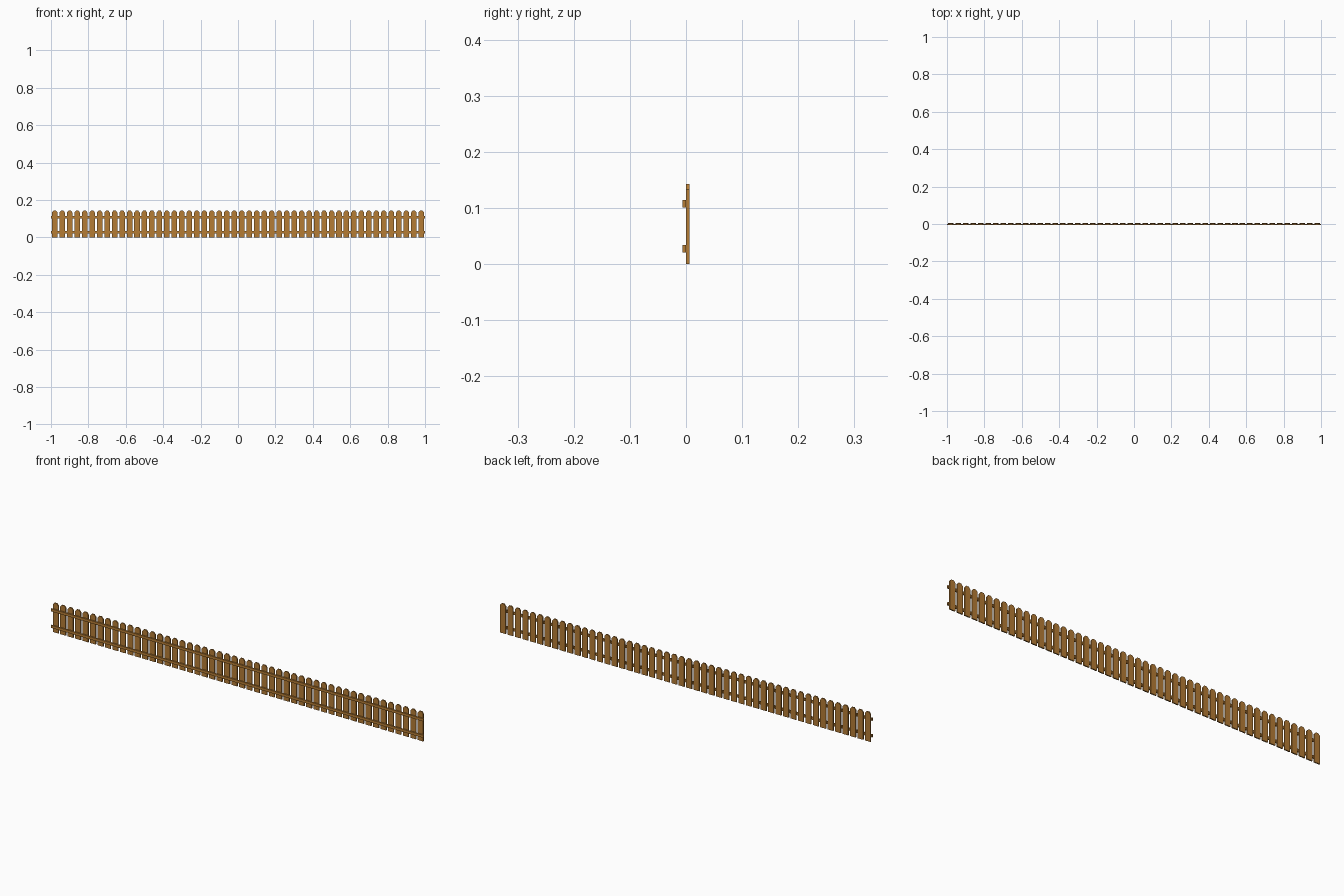
import bpy, bmesh

if "Cube" in bpy.data.objects:
    bpy.data.objects.remove(bpy.data.objects["Cube"])

def material(name, rgb):
    m = bpy.data.materials.new(name)
    m.diffuse_color = (*rgb, 1)
    m.use_nodes = True
    m.node_tree.nodes["Principled BSDF"].inputs["Base Color"].default_value = m.diffuse_color
    return m

wood = material("wood", (0.46, 0.20, 0.035))

def extrude_profile(name, profile, y0, y1, mat):
    """Solid from an x-z outline, extruded along y."""
    bm = bmesh.new()
    face = bm.faces.new([bm.verts.new((x, y0, z)) for x, z in profile])
    new = bmesh.ops.extrude_face_region(bm, geom=[face])["geom"]
    bmesh.ops.translate(bm, vec=(0, y1 - y0, 0),
                        verts=[v for v in new if isinstance(v, bmesh.types.BMVert)])
    bmesh.ops.recalc_face_normals(bm, faces=bm.faces)
    mesh = bpy.data.meshes.new(name)
    bm.to_mesh(mesh)
    bm.free()
    mesh.materials.append(mat)
    obj = bpy.data.objects.new(name, mesh)
    bpy.context.collection.objects.link(obj)
    return obj

# Pickets with clipped top corners
W, H, SHOULDER, TIP = 0.0148, 0.143, 0.133, 0.0065
outline = [(-W, 0), (W, 0), (W, SHOULDER), (TIP, H), (-TIP, H), (-W, SHOULDER)]
first = extrude_profile("picket_01", outline, 0.0, 0.006, wood)
first.location.x = -0.98
for i in range(1, 50):
    picket = first.copy()
    picket.name = f"picket_{i + 1:02d}"
    picket.location.x = -0.98 + 0.04 * i
    bpy.context.collection.objects.link(picket)

# Horizontal rails on the front side
for name, z0 in (("lower_rail", 0.021), ("upper_rail", 0.101)):
    z1 = z0 + 0.013
    extrude_profile(name, [(-1, z0), (1, z0), (1, z1), (-1, z1)], -0.0065, 0.0, wood)
